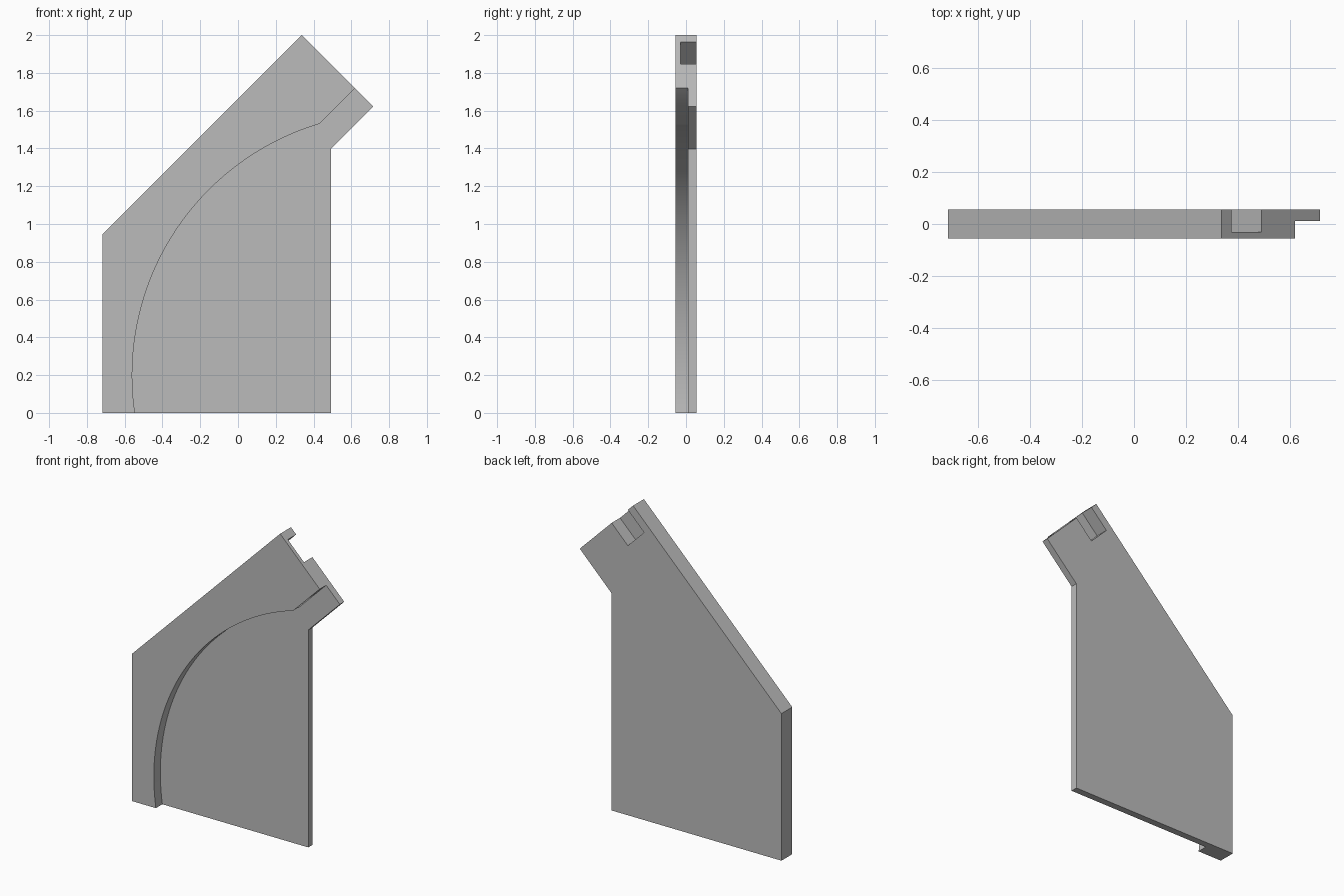
import bpy, bmesh
from math import asin, atan2, cos, sin, pi, radians

cube = bpy.data.objects.get("Cube")
if cube:
    bpy.data.objects.remove(cube, do_unlink=True)

FRONT, STEP, BACK = -0.055, 0.011, 0.055

grey = bpy.data.materials.new("plain_grey")
grey.use_nodes = True
grey.diffuse_color = (0.5, 0.5, 0.5, 1)
grey.node_tree.nodes["Principled BSDF"].inputs["Base Color"].default_value = (0.5, 0.5, 0.5, 1)


def extrude_profile(name, points, y0, y1):
    """Solid made from an x-z outline, running from y0 to y1."""
    bm = bmesh.new()
    face = bm.faces.new([bm.verts.new((x, y0, z)) for x, z in points])
    new = bmesh.ops.extrude_face_region(bm, geom=[face])["geom"]
    verts = [v for v in new if isinstance(v, bmesh.types.BMVert)]
    bmesh.ops.translate(bm, vec=(0, y1 - y0, 0), verts=verts)
    bmesh.ops.recalc_face_normals(bm, faces=bm.faces)
    mesh = bpy.data.meshes.new(name)
    bm.to_mesh(mesh)
    bm.free()
    mesh.materials.append(grey)
    obj = bpy.data.objects.new(name, mesh)
    bpy.context.collection.objects.link(obj)
    return obj


def cut(target, cutter):
    """Subtract the cutter, then discard it."""
    cutter.hide_render = True
    mod = target.modifiers.new("cut", 'BOOLEAN')
    mod.operation = 'DIFFERENCE'
    mod.solver = 'EXACT'
    mod.object = cutter
    bpy.context.view_layer.objects.active = target
    bpy.ops.object.modifier_apply(modifier=mod.name)
    bpy.data.objects.remove(cutter, do_unlink=True)


# Side panel with slanted top and angled neck
panel = extrude_profile("side_panel", [
    (-0.717, 0), (0.492, 0), (0.492, 1.397), (0.717, 1.622),
    (0.338, 2.0), (-0.717, 0.945)], FRONT, BACK)

# Curved recess in the front, leaving a raised rim
cx, cz, r = 0.828, 0.2, 1.388
start = pi + asin((cz + 0.05) / r)
end = atan2(1.53 - cz, 0.43 - cx)
steps = 80
arc = [start + (end - start) * i / steps for i in range(steps + 1)]
recess = [(cx + r * cos(a), cz + r * sin(a)) for a in arc]
x, z = recess[-1]
recess += [(x + 0.3, z + 0.3), (1, z + 0.3), (1, recess[0][1])]
cut(panel, extrude_profile("recess_cutter", recess, FRONT - 0.1, STEP))

# Square socket in the back of the neck end
nx, nz, side, d = 0.375, 1.963, 0.115, 0.05
socket = [(nx + d, nz + d), (nx + side + d, nz - side + d),
          (nx, nz - 2 * side), (nx - side, nz - side)]
cut(panel, extrude_profile("socket_cutter", socket, -0.03, BACK + 0.1))

# Smooth the curved wall, keep the edges crisp
bpy.ops.object.select_all(action='DESELECT')
panel.select_set(True)
bpy.context.view_layer.objects.active = panel
bpy.ops.object.shade_smooth_by_angle(angle=radians(30))
